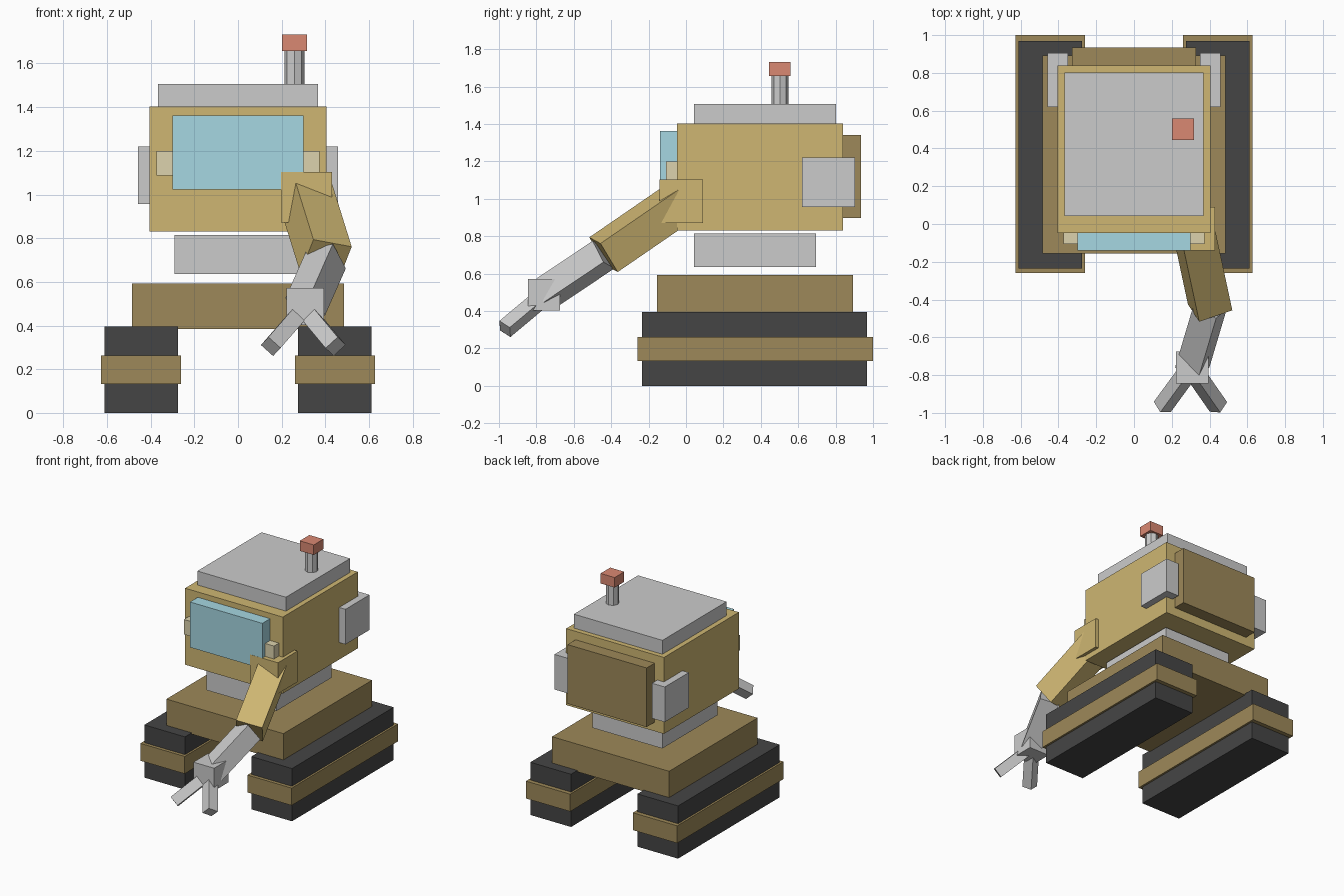
import bpy
import bmesh
from mathutils import Vector, Matrix

if "Cube" in bpy.data.objects:
    bpy.data.objects.remove(bpy.data.objects["Cube"])


def material(name, color):
    m = bpy.data.materials.new(name)
    m.diffuse_color = (*color, 1)
    m.use_nodes = True
    m.node_tree.nodes["Principled BSDF"].inputs["Base Color"].default_value = m.diffuse_color
    return m


YELLOW = material("yellow_paint", (0.62, 0.47, 0.17))
BROWN = material("dark_yellow_paint", (0.34, 0.25, 0.10))
BLACK = material("rubber", (0.06, 0.06, 0.06))
GLASS = material("glass", (0.38, 0.68, 0.76))
RED = material("beacon_red", (0.70, 0.25, 0.17))
CREAM = material("lamp", (0.72, 0.65, 0.42))


def finish(name, bm, mat):
    me = bpy.data.meshes.new(name)
    bm.to_mesh(me)
    bm.free()
    ob = bpy.data.objects.new(name, me)
    bpy.context.collection.objects.link(ob)
    if mat:
        me.materials.append(mat)
    return ob


def box(name, x, y, z, mat=None):
    """Axis-aligned box from (min, max) ranges."""
    lo, hi = Vector((x[0], y[0], z[0])), Vector((x[1], y[1], z[1]))
    bm = bmesh.new()
    mtx = Matrix.Translation((lo + hi) / 2) @ Matrix.Diagonal((*(hi - lo), 1))
    bmesh.ops.create_cube(bm, size=1, matrix=mtx)
    return finish(name, bm, mat)


def pair(name, x, y, z, mat=None):
    """The same box on the right and, mirrored, on the left."""
    box("right_" + name, x, y, z, mat)
    box("left_" + name, (-x[1], -x[0]), y, z, mat)


def beam(name, a, b, width, mat=None):
    """Square bar running from point a to point b."""
    a, b = Vector(a), Vector(b)
    d = b - a
    rot = Vector((0, 0, 1)).rotation_difference(d).to_matrix().to_4x4()
    mtx = (Matrix.Translation((a + b) / 2) @ rot
           @ Matrix.Diagonal((width, width, d.length, 1)))
    bm = bmesh.new()
    bmesh.ops.create_cube(bm, size=1, matrix=mtx)
    return finish(name, bm, mat)


# Undercarriage
pair("track", (0.275, 0.612), (-0.235, 0.968), (0, 0.395), BLACK)
pair("track_guard", (0.26, 0.627), (-0.26, 1.0), (0.132, 0.262), BROWN)
box("chassis", (-0.485, 0.485), (-0.155, 0.893), (0.385, 0.592), BROWN)
box("turntable", (-0.29, 0.29), (0.043, 0.695), (0.635, 0.814))

# Cab
box("cab", (-0.405, 0.405), (-0.048, 0.84), (0.83, 1.403), YELLOW)
box("roof", (-0.367, 0.367), (0.043, 0.803), (1.403, 1.507))
box("windscreen", (-0.30, 0.30), (-0.14, -0.04), (1.023, 1.363), GLASS)
pair("headlamp", (0.27, 0.373), (-0.107, -0.03), (1.088, 1.2), CREAM)
box("rear_panel", (-0.328, 0.328), (0.82, 0.935), (0.897, 1.34), BROWN)
pair("side_pod", (0.35, 0.457), (0.62, 0.904), (0.957, 1.22))

# Beacon
bm = bmesh.new()
bmesh.ops.create_cone(bm, cap_ends=True, segments=8, radius1=0.046, radius2=0.046,
                      depth=0.19, matrix=Matrix.Translation((0.258, 0.502, 1.575)))
finish("beacon_post", bm, None)
box("beacon", (0.201, 0.317), (0.444, 0.558), (1.657, 1.732), RED)

# Arm
shoulder, elbow, wrist = (0.314, -0.025, 0.987), (0.403, -0.441, 0.701), (0.308, -0.76, 0.487)
box("shoulder", (0.198, 0.43), (-0.141, 0.091), (0.871, 1.103), YELLOW)
beam("upper_arm", shoulder, elbow, 0.188, YELLOW)
beam("forearm", elbow, wrist, 0.14)
box("hand", (0.222, 0.394), (-0.845, -0.674), (0.402, 0.572))
for side, x in (("left", 0.15), ("right", 0.447)):
    beam(side + "_finger", (0.302, -0.76, 0.478), (x, -0.968, 0.304), 0.075)
